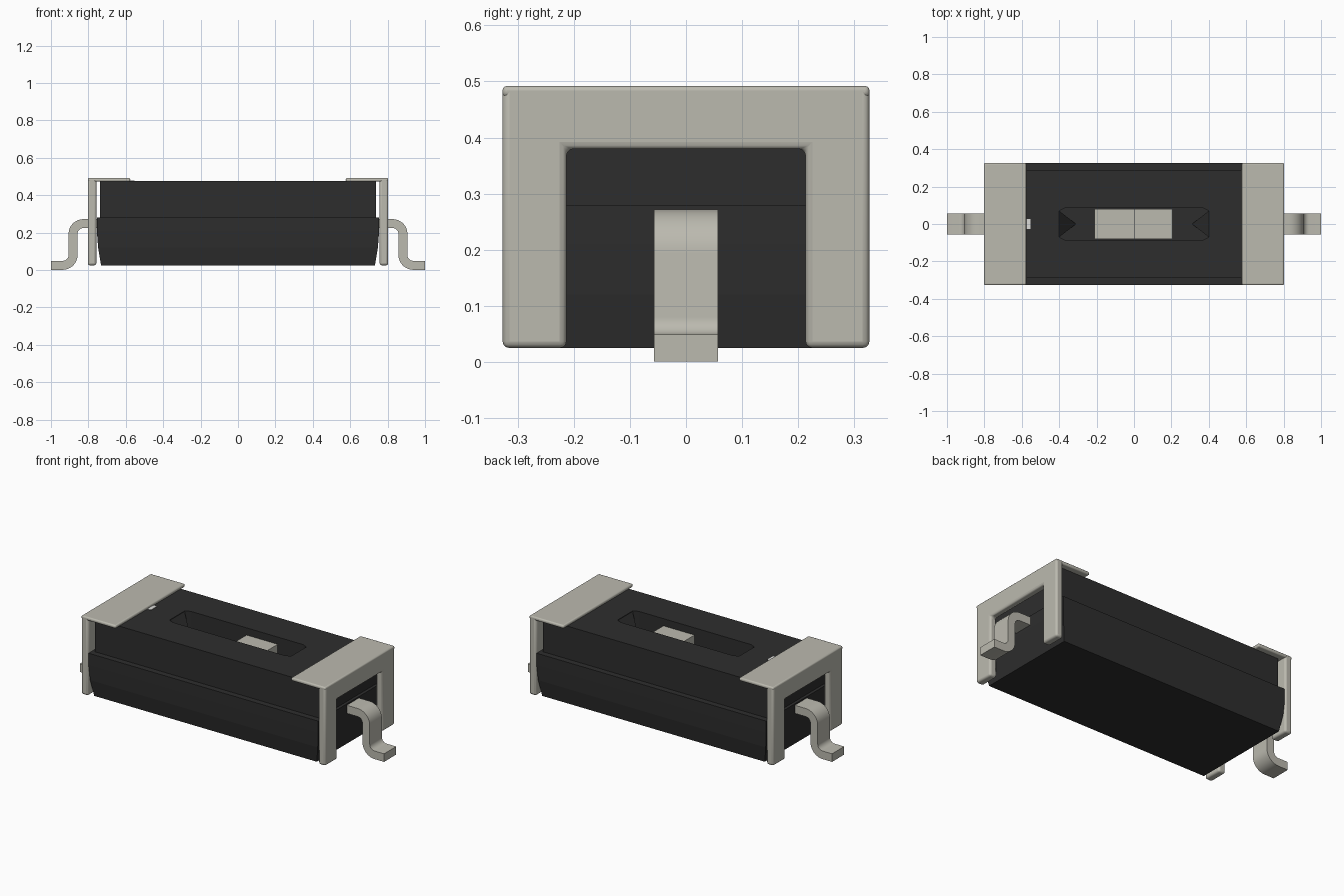
import bpy, bmesh, math
from mathutils import Vector

if "Cube" in bpy.data.objects:
    bpy.data.objects.remove(bpy.data.objects["Cube"], do_unlink=True)


def material(name, colour):
    m = bpy.data.materials.new(name)
    m.use_nodes = True
    m.diffuse_color = (*colour, 1)
    m.node_tree.nodes["Principled BSDF"].inputs["Base Color"].default_value = (*colour, 1)
    return m


plastic = material("black plastic", (0.027, 0.027, 0.027))
metal = material("tinned metal", (0.50, 0.49, 0.43))
white = material("white marking", (0.72, 0.72, 0.70))


def finish(bm, name, mat, bevel=0):
    bmesh.ops.recalc_face_normals(bm, faces=bm.faces)
    mesh = bpy.data.meshes.new(name)
    bm.to_mesh(mesh)
    bm.free()
    mesh.materials.append(mat)
    ob = bpy.data.objects.new(name, mesh)
    bpy.context.collection.objects.link(ob)
    if bevel:
        mod = ob.modifiers.new("rounded edges", "BEVEL")
        mod.width, mod.segments = bevel, 3
    return ob


def loft(name, rings, mat, bevel=0):
    """Skin matching rings of points and cap both ends."""
    bm = bmesh.new()
    loops = [[bm.verts.new(p) for p in ring] for ring in rings]
    for a, b in zip(loops, loops[1:]):
        for i in range(len(a)):
            j = (i + 1) % len(a)
            bm.faces.new((a[i], a[j], b[j], b[i]))
    bm.faces.new(loops[0])
    bm.faces.new(loops[-1])
    return finish(bm, name, mat, bevel)


def rect(hx, hy, z):
    return [(-hx, -hy, z), (hx, -hy, z), (hx, hy, z), (-hx, hy, z)]


def box(name, lo, hi, mat, bevel=0):
    rings = [[(lo[0], lo[1], z), (hi[0], lo[1], z), (hi[0], hi[1], z), (lo[0], hi[1], z)]
             for z in (lo[2], hi[2])]
    return loft(name, rings, mat, bevel)


def smooth(ob):
    bpy.ops.object.select_all(action="DESELECT")
    bpy.context.view_layer.objects.active = ob
    ob.select_set(True)
    bpy.ops.object.shade_smooth_by_angle(angle=math.radians(40))


# Housing: tapered base and narrower cover
TOP, FLOOR = 0.475, 0.36
loft("base", [rect(0.732, 0.305, 0.025), rect(0.748, 0.32, 0.12),
              rect(0.755, 0.325, 0.21), rect(0.755, 0.325, 0.28)], plastic)
cover = loft("cover", [rect(0.737, 0.29, 0.27), rect(0.737, 0.29, TOP)], plastic)

# Slot with clipped corners, cut from the cover
outline = [(0.40, -0.07), (0.40, 0.07), (0.37, 0.085)]
outline += [(-x, y) for x, y in reversed(outline)] + [(-0.37, -0.085), (0.37, -0.085)]
outline = list(dict.fromkeys(outline))
outline.sort(key=lambda p: math.atan2(p[1], p[0]))
cutter = loft("slot_cutter", [[(x, y, z) for x, y in outline] for z in (FLOOR, 0.6)], plastic)
cut = cover.modifiers.new("slot", "BOOLEAN")
cut.operation, cut.object, cut.solver = "DIFFERENCE", cutter, "EXACT"
bpy.context.view_layer.objects.active = cover
bpy.ops.object.modifier_apply(modifier=cut.name)
bpy.data.objects.remove(cutter, do_unlink=True)

# Slider in the slot: raised knob and low plate
box("slider_knob", (0, -0.08, FLOOR - 0.01), (0.205, 0.08, 0.435), metal)
box("slider_plate", (-0.21, -0.08, FLOOR - 0.01), (0, 0.08, FLOOR + 0.01), metal)

# Position mark
box("position_mark", (-0.59, -0.027, TOP - 0.002), (-0.553, 0.027, TOP + 0.003), white)

for side, s in (("left", 1), ("right", -1)):
    # Sloping ridge at the slot end
    bm = bmesh.new()
    a, b, c, d = [bm.verts.new(p) for p in (
        (s * 0.40, -0.07, TOP - 0.003), (s * 0.40, 0.07, TOP - 0.003),
        (s * 0.40, 0, FLOOR), (s * 0.31, 0, FLOOR))]
    for f in ((a, b, d), (a, d, c), (b, c, d), (a, c, b)):
        bm.faces.new(f)
    finish(bm, side + "_slot_ridge", plastic)

    # End clip: arch-shaped plate and top flange
    arch = [(-0.327, 0.025), (-0.213, 0.025), (-0.213, 0.38)]
    arch += [(-y, z) for y, z in reversed(arch)] + [(0.327, 0.492), (-0.327, 0.492)]
    smooth(loft(side + "_clip_arch", [[(s * x, y, z) for y, z in arch]
                                      for x in (0.757, 0.803)], metal, 0.012))
    x0, x1 = sorted((s * 0.576, s * 0.803))
    smooth(box(side + "_clip_flange", (x0, -0.327, 0.472), (x1, 0.327, 0.492), metal, 0.008))

    # Bent lead: rounded S path given thickness
    path = [Vector((0.73, 0.248))]
    R, steps = 0.055, 8
    for cx, cz, start, turn in ((0.882 - R, 0.248 - R, 90, -1), (0.882 + R, 0.025 + R, 180, 1)):
        for i in range(steps + 1):
            t = math.radians(start + turn * 90 * i / steps)
            path.append(Vector((cx + R * math.cos(t), cz + R * math.sin(t))))
    path.append(Vector((1.0, 0.025)))
    rings = []
    for i, p in enumerate(path):
        run = (path[min(i + 1, len(path) - 1)] - path[max(i - 1, 0)]).normalized()
        if i in (1, len(path) - 2):
            run = Vector((1, 0))
        n = Vector((-run.y, run.x)) * 0.024
        rings.append([(s * q.x, y, max(q.y, 0)) for q, y in (
            (p + n, -0.057), (p + n, 0.057), (p - n, 0.057), (p - n, -0.057))])
    smooth(loft(side + "_lead", rings, metal))
